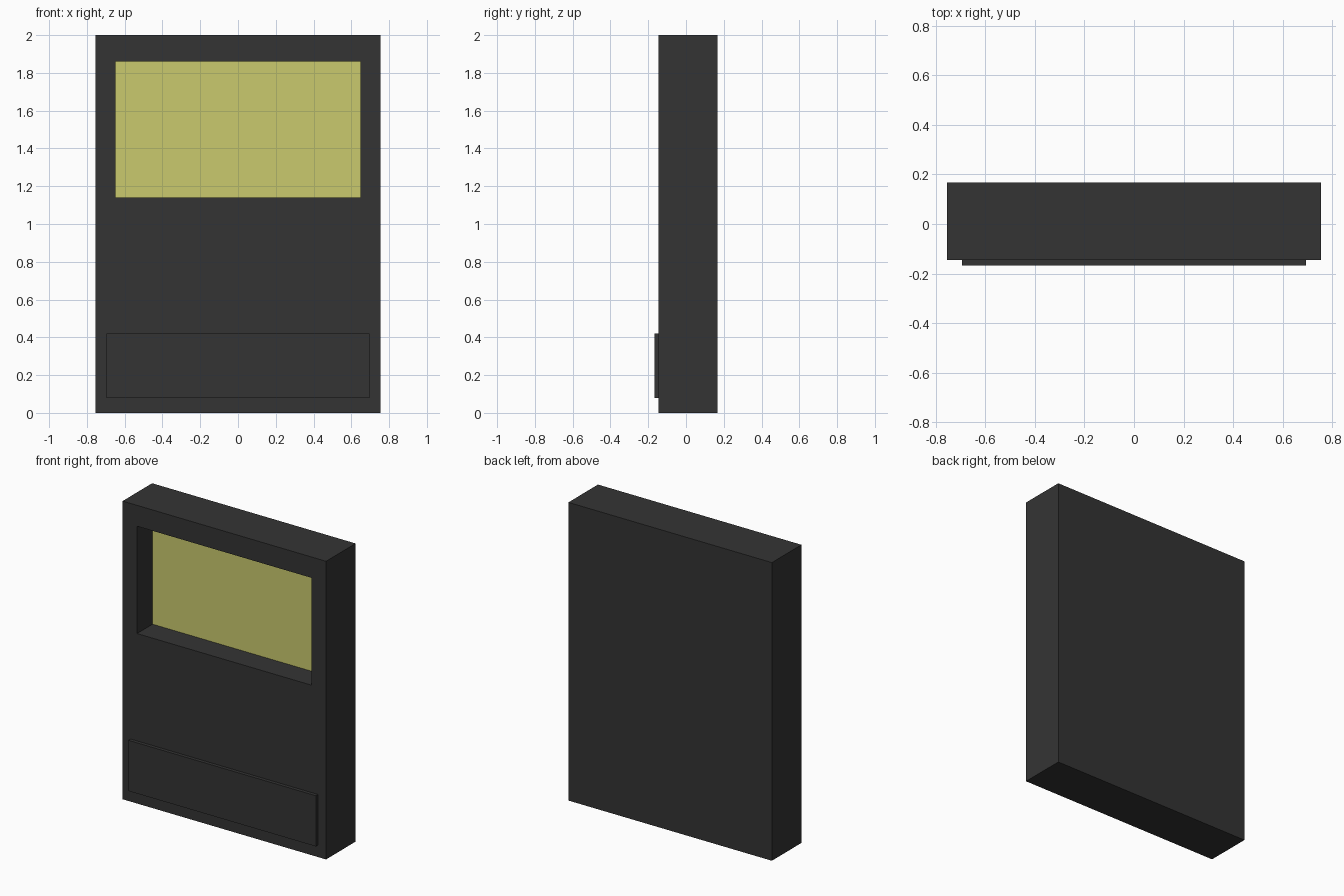
import bpy
import bmesh
from mathutils import Vector

if "Cube" in bpy.data.objects:
    bpy.data.objects.remove(bpy.data.objects["Cube"], do_unlink=True)


def make_material(name, rgb):
    mat = bpy.data.materials.new(name)
    mat.use_nodes = True
    colour = (*rgb, 1)
    mat.diffuse_color = colour
    mat.node_tree.nodes["Principled BSDF"].inputs["Base Color"].default_value = colour
    return mat


def box(bm, low, high):
    """Add a box spanning two opposite corners."""
    low, high = Vector(low), Vector(high)
    verts = bmesh.ops.create_cube(bm, size=1)["verts"]
    for v in verts:
        v.co = (low + high) / 2 + v.co * (high - low)


def finish(bm, name, materials):
    mesh = bpy.data.meshes.new(name)
    bmesh.ops.recalc_face_normals(bm, faces=bm.faces)
    bm.to_mesh(mesh)
    bm.free()
    for mat in materials:
        mesh.materials.append(mat)
    obj = bpy.data.objects.new(name, mesh)
    bpy.context.collection.objects.link(obj)
    return obj


charcoal = make_material("charcoal", (0.034, 0.034, 0.034))
pale_yellow = make_material("pale yellow", (0.59, 0.59, 0.155))

FRONT, BACK = -0.145, 0.168
RECESS = 0.165

# Casing with a deep rectangular window recess
bm = bmesh.new()
box(bm, (-0.755, FRONT, 0), (0.755, BACK, 2))
bm.normal_update()
front = next(f for f in bm.faces if f.normal.y < -0.9)
bmesh.ops.inset_individual(bm, faces=[front], thickness=0.1)
for v in front.verts:
    v.co.x = 0.648 if v.co.x > 0 else -0.648
    v.co.z = 1.86 if v.co.z > 1 else 1.14

# Push the window back to form the recess walls and colour the screen
bmesh.ops.inset_individual(bm, faces=[front], thickness=0)
for v in front.verts:
    v.co.y = FRONT + RECESS
front.material_index = 1
finish(bm, "casing", [charcoal, pale_yellow])

# Raised lower panel
bm = bmesh.new()
box(bm, (-0.695, -0.168, 0.08), (0.695, FRONT + 0.005, 0.42))
finish(bm, "lower_panel", [charcoal])
